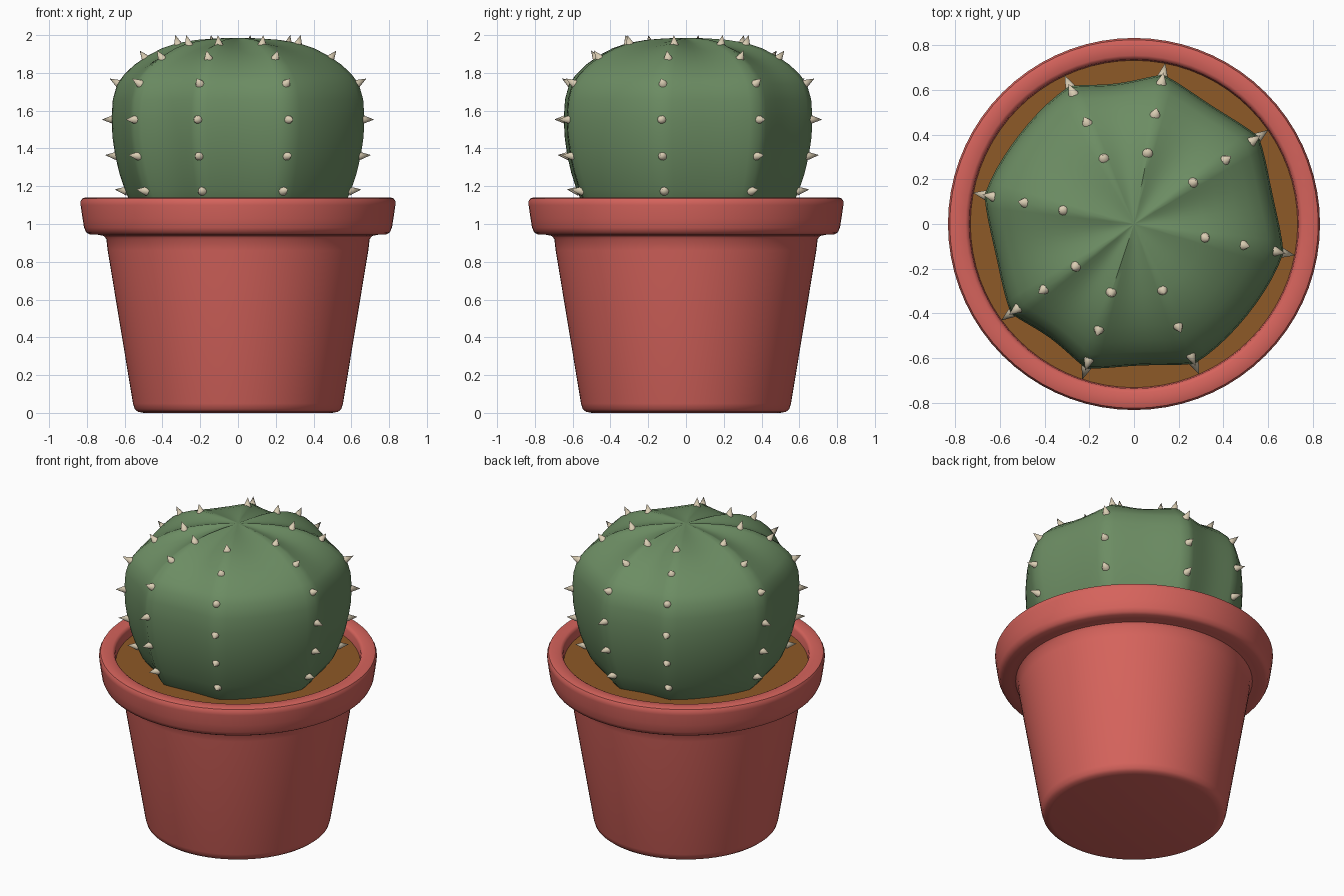
import bpy, math
from mathutils import Vector

if "Cube" in bpy.data.objects:
    bpy.data.objects.remove(bpy.data.objects["Cube"])


def material(name, rgb):
    m = bpy.data.materials.new(name)
    m.diffuse_color = (*rgb, 1)
    m.use_nodes = True
    m.node_tree.nodes["Principled BSDF"].inputs["Base Color"].default_value = m.diffuse_color
    return m


def make(name, verts, faces, mat, angle=40):
    me = bpy.data.meshes.new(name)
    me.from_pydata(verts, [], faces)
    me.materials.append(mat)
    ob = bpy.data.objects.new(name, me)
    bpy.context.collection.objects.link(ob)
    bpy.ops.object.select_all(action='DESELECT')
    ob.select_set(True)
    bpy.context.view_layer.objects.active = ob
    bpy.ops.object.shade_smooth_by_angle(angle=math.radians(angle))
    return ob


def skin(rows, n):
    """Quads between consecutive closed rings of n points, capped at both ends."""
    faces = [(j * n + i, j * n + (i + 1) % n, (j + 1) * n + (i + 1) % n, (j + 1) * n + i)
             for j in range(rows - 1) for i in range(n)]
    faces.append(tuple(reversed(range(n))))
    faces.append(tuple(range((rows - 1) * n, rows * n)))
    return faces


def lathe(name, profile, mat, n=72):
    verts = [(r * math.cos(2 * math.pi * i / n), r * math.sin(2 * math.pi * i / n), z)
             for r, z in profile for i in range(n)]
    return make(name, verts, skin(len(profile), n), mat)


clay = material("clay", (0.67, 0.125, 0.107))
earth = material("earth", (0.27, 0.10, 0.02))
green = material("green", (0.15, 0.265, 0.125))
straw = material("straw", (0.70, 0.61, 0.45))

# Pot with rounded foot and heavy rim
lathe("pot", [(0.50, 0.0), (0.53, 0.006), (0.547, 0.02), (0.556, 0.05), (0.69, 0.86),
              (0.697, 0.92), (0.71, 0.937), (0.74, 0.943), (0.785, 0.945), (0.803, 0.955),
              (0.815, 0.98), (0.823, 1.03), (0.833, 1.10), (0.833, 1.12), (0.825, 1.135),
              (0.81, 1.14), (0.755, 1.14), (0.742, 1.132), (0.737, 1.12), (0.73, 1.04)], clay)

# Soil
lathe("soil", [(0.732, 1.045), (0.734, 1.07)], earth)

# Cactus body: irregular ribs with shallow valleys between them
ribs = [-144, -108.4, -66.6, -11, 35, 79, 115, 169]
profile = [(0.53, 1.04), (0.575, 1.10), (0.61, 1.18), (0.64, 1.27), (0.662, 1.36),
           (0.677, 1.46), (0.682, 1.56), (0.675, 1.66), (0.652, 1.74), (0.615, 1.79),
           (0.56, 1.842), (0.49, 1.89), (0.41, 1.93), (0.33, 1.957), (0.22, 1.975),
           (0.11, 1.983), (0.01, 1.985)]
STEPS = 10
ring = []
for k, a in enumerate(ribs):
    gap = (ribs[(k + 1) % 8] - a) % 360
    depth = 0.045 if gap > 50 else 0.07
    for s in range(STEPS):
        t = s / STEPS
        ring.append((math.radians(a + gap * t), depth * math.sin(math.pi * t)))
verts = []
for r, z in profile:
    top = max(0, (z - 1.74) / 0.245)
    for a, d in ring:
        rr = r * (1 - d)
        dz = 0.5 * d * top * min(1, r / 0.35)
        verts.append((rr * math.cos(a), rr * math.sin(a), z - dz))
make("cactus_body", verts, skin(len(profile), len(ring)), green, 50)

# Spines: small cones along each rib, given as base and tip (radius, height)
spines = [((0.60, 1.175), (0.665, 1.183)), ((0.65, 1.36), (0.717, 1.365)),
          ((0.67, 1.553), (0.735, 1.553)), ((0.638, 1.74), (0.692, 1.77)),
          ((0.495, 1.872), (0.53, 1.918)), ((0.322, 1.945), (0.338, 2.0))]
N = 10
verts, faces = [], []
for a in ribs:
    c, s = math.cos(math.radians(a)), math.sin(math.radians(a))
    for (r0, z0), (r1, z1) in spines:
        base, tip = Vector((r0 * c, r0 * s, z0)), Vector((r1 * c, r1 * s, z1))
        side = Vector((-s, c, 0))
        up = (tip - base).normalized().cross(side)
        b = len(verts)
        for i in range(N):
            t = 2 * math.pi * i / N
            verts.append(base + 0.025 * (math.cos(t) * side + math.sin(t) * up))
            faces.append((b + i, b + (i + 1) % N, b + N))
        verts.append(tip)
        faces.append(tuple(b + i for i in reversed(range(N))))
make("spines", verts, faces, straw, 45)
